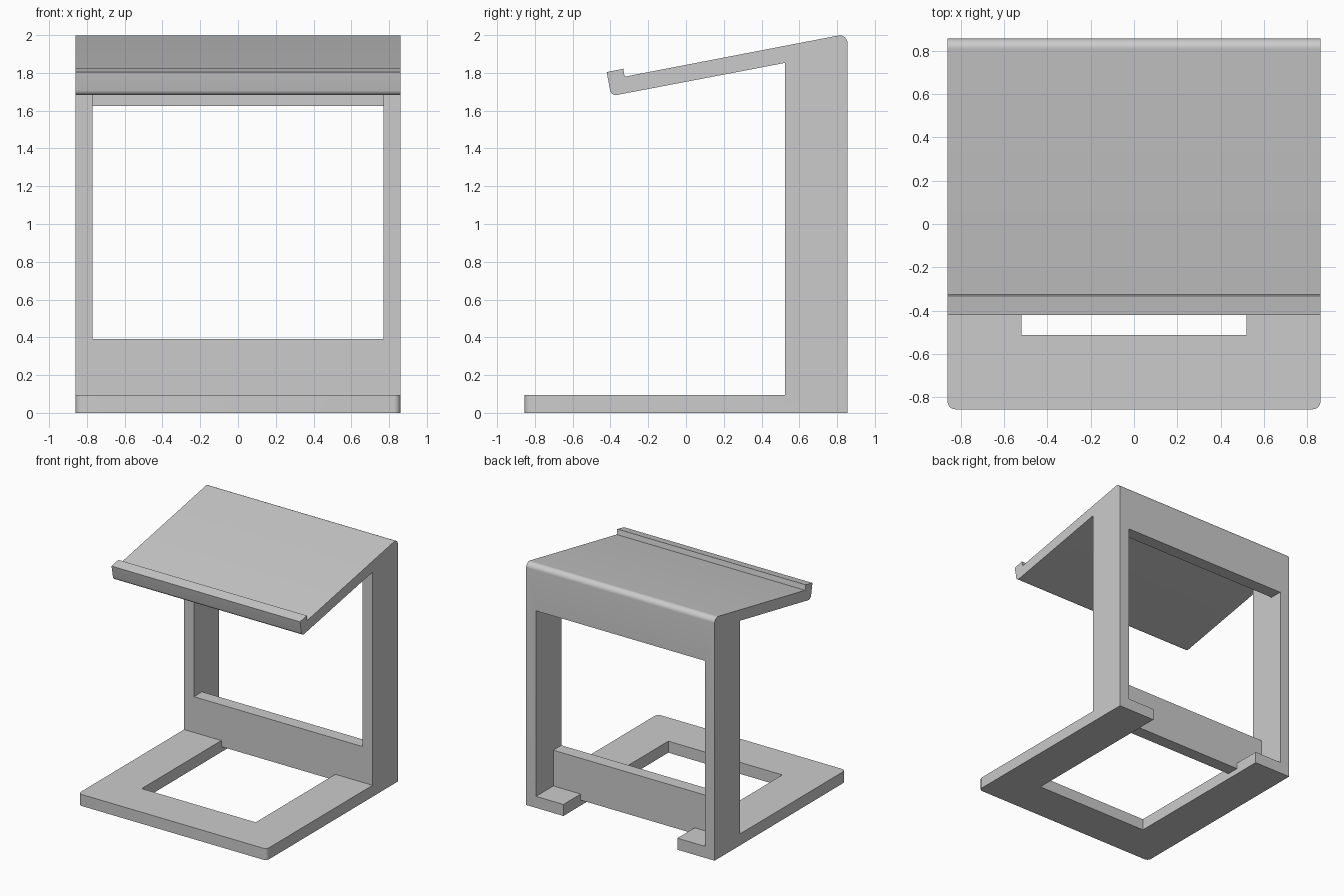
import bpy, bmesh, math
from mathutils import Vector

if "Cube" in bpy.data.objects:
    bpy.data.objects.remove(bpy.data.objects["Cube"])

HALF_W = 0.86


def fillet(prev, cur, nxt, r, n=6):
    """Points of a rounded corner at cur."""
    p, c, q = Vector(prev), Vector(cur), Vector(nxt)
    a, b = (p - c).normalized(), (q - c).normalized()
    half = a.angle(b) / 2
    centre = c + (a + b).normalized() * (r / math.sin(half))
    start = c + a * (r / math.tan(half)) - centre
    end = c + b * (r / math.tan(half)) - centre
    return [tuple(centre + (start * (1 - i / n) + end * (i / n)).normalized() * r)
            for i in range(n + 1)]


def extrude_profile(name, points, half_width, round_front=None):
    """Extrude a (y, z, radius) outline symmetrically along x."""
    outline = []
    for i, (y, z, r) in enumerate(points):
        prev, nxt = points[i - 1][:2], points[(i + 1) % len(points)][:2]
        outline += fillet(prev, (y, z), nxt, r) if r else [(y, z)]
    bm = bmesh.new()
    face = bm.faces.new([bm.verts.new((-half_width, y, z)) for y, z in outline])
    res = bmesh.ops.extrude_face_region(bm, geom=[face])
    bmesh.ops.translate(bm, vec=(2 * half_width, 0, 0),
                        verts=[v for v in res["geom"] if isinstance(v, bmesh.types.BMVert)])
    if round_front:
        y_front = min(v.co.y for v in bm.verts)
        edges = [e for e in bm.edges
                 if all(abs(v.co.y - y_front) < 1e-4 for v in e.verts)
                 and abs(e.verts[0].co.x - e.verts[1].co.x) < 1e-4]
        bmesh.ops.bevel(bm, geom=edges, offset=round_front, segments=6,
                        profile=0.5, affect='EDGES')
    bmesh.ops.recalc_face_normals(bm, faces=bm.faces[:])
    mesh = bpy.data.meshes.new(name)
    bm.to_mesh(mesh)
    bm.free()
    obj = bpy.data.objects.new(name, mesh)
    bpy.context.collection.objects.link(obj)
    return obj


SLOPE = math.tan(math.radians(10.8))


def under(y):
    """Height of the sloping tray's underside."""
    return 1.853 + (y - 0.525) * SLOPE


# Stand body: base plate, upright and tilted tray with front lip
stand = extrude_profile("tilted_stand", [
    (-0.855, 0, 0), (0.855, 0, 0), (0.855, 2.007, 0.04),
    (-0.325, 1.78, 0), (-0.332, 1.822, 0), (-0.42, 1.804, 0),
    (-0.396, under(-0.396), 0.03), (0.525, under(0.525), 0),
    (0.525, 0.095, 0), (-0.855, 0.095, 0)], HALF_W, round_front=0.035)

# Window between the posts, leaving a low front panel and a high back beam
window = extrude_profile("window_cutter", [
    (0.48, 0.39, 0), (0.63, 0.39, 0), (0.63, 0.095, 0), (1.0, 0.095, 0),
    (1.0, 1.625, 0), (0.75, 1.625, 0), (0.75, under(0.75) - 0.001, 0),
    (0.48, under(0.48) - 0.001, 0)], 0.77)

# Opening in the base, running out at the back beneath the front panel
opening = extrude_profile("base_opening_cutter", [
    (-0.512, -0.1, 0), (1.0, -0.1, 0), (1.0, 0.2, 0), (0.63, 0.2, 0),
    (0.63, 0.045, 0), (0.525, 0.045, 0), (0.525, 0.2, 0), (-0.512, 0.2, 0)], 0.52)

bpy.context.view_layer.objects.active = stand
stand.select_set(True)
for cutter in (window, opening):
    cutter.hide_render = True
    mod = stand.modifiers.new(cutter.name, 'BOOLEAN')
    mod.operation = 'DIFFERENCE'
    mod.solver = 'EXACT'
    mod.object = cutter
    bpy.ops.object.modifier_apply(modifier=mod.name)
    bpy.data.objects.remove(cutter)

bpy.ops.object.shade_smooth_by_angle(angle=math.radians(30))
